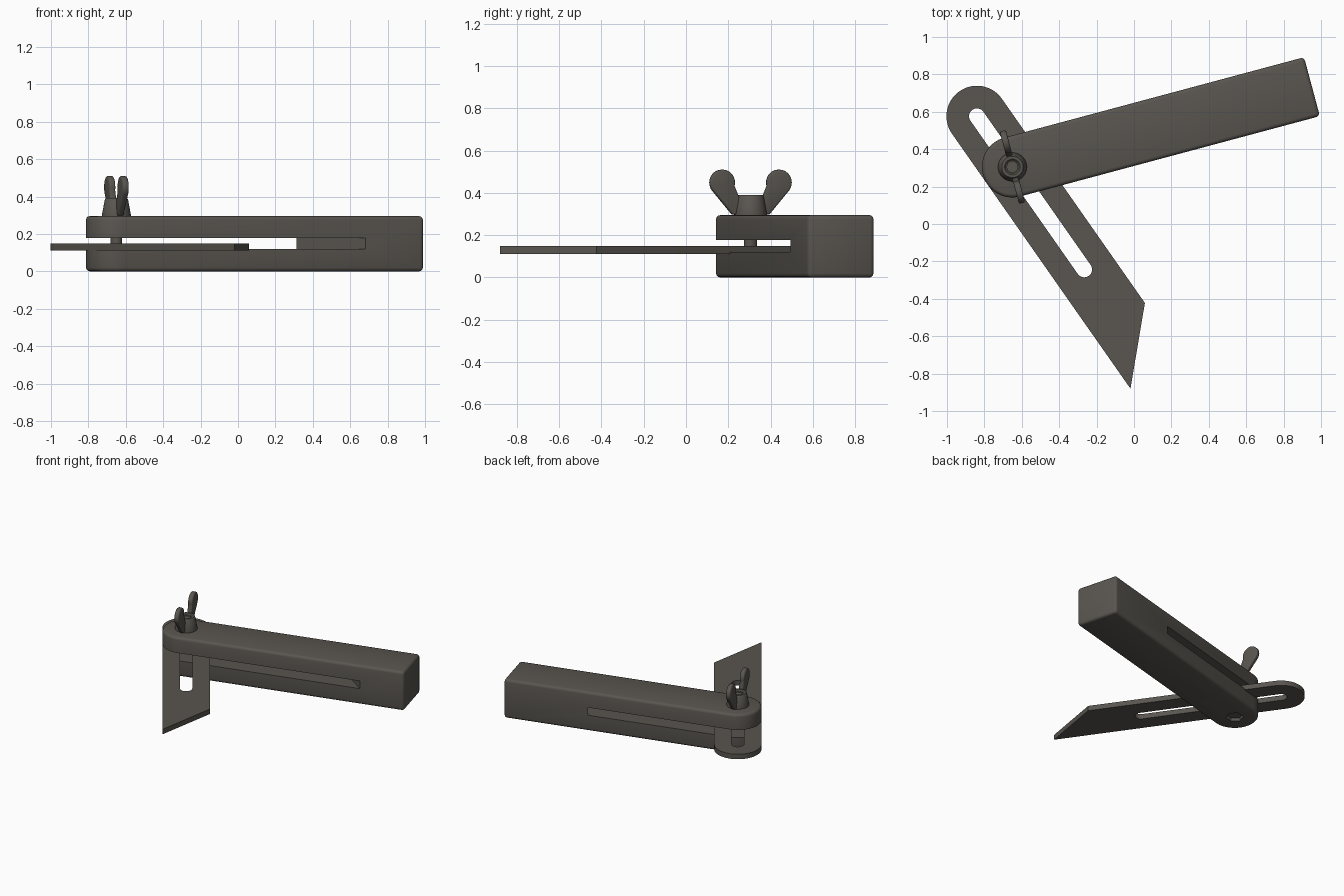
import bpy, bmesh, math
from mathutils import Matrix, Vector

if "Cube" in bpy.data.objects:
    bpy.data.objects.remove(bpy.data.objects["Cube"])

PIVOT = Vector((-0.65, 0.305, 0))
STOCK = Matrix.Translation(PIVOT) @ Matrix.Rotation(math.radians(15), 4, 'Z')
BLADE = Matrix.Translation(PIVOT) @ Matrix.Rotation(math.radians(-55), 4, 'Z')

mat = bpy.data.materials.new("dark warm grey")
mat.diffuse_color = (0.10, 0.091, 0.079, 1)
mat.use_nodes = True
mat.node_tree.nodes["Principled BSDF"].inputs["Base Color"].default_value = mat.diffuse_color


def finish(name, bm, matrix):
    bmesh.ops.recalc_face_normals(bm, faces=bm.faces)
    me = bpy.data.meshes.new(name)
    bm.to_mesh(me)
    bm.free()
    me.transform(matrix)
    me.materials.append(mat)
    ob = bpy.data.objects.new(name, me)
    bpy.context.collection.objects.link(ob)
    return ob


def prism(name, pts, z0, z1, matrix):
    """Extrude a flat outline from z0 to z1."""
    bm = bmesh.new()
    f = bm.faces.new([bm.verts.new((x, y, z0)) for x, y in pts])
    r = bmesh.ops.extrude_face_region(bm, geom=[f])
    vs = [g for g in r["geom"] if isinstance(g, bmesh.types.BMVert)]
    bmesh.ops.translate(bm, verts=vs, vec=(0, 0, z1 - z0))
    return finish(name, bm, matrix)


def lathe(name, profile, matrix, n=40):
    """Spin a closed (radius, z) profile about the z axis."""
    bm = bmesh.new()
    rings = [[bm.verts.new((r * math.cos(2 * math.pi * i / n),
                            r * math.sin(2 * math.pi * i / n), z))
              for i in range(n)] for r, z in profile]
    for k in range(len(rings)):
        a, b = rings[k], rings[(k + 1) % len(rings)]
        for i in range(n):
            j = (i + 1) % n
            bm.faces.new((a[i], a[j], b[j], b[i]))
    return finish(name, bm, matrix)


def arc(cx, cy, r, a0, a1, n):
    return [(cx + r * math.cos(math.radians(a0 + (a1 - a0) * i / n)),
             cy + r * math.sin(math.radians(a0 + (a1 - a0) * i / n))) for i in range(n + 1)]


def apply(ob, mod):
    bpy.context.view_layer.objects.active = ob
    bpy.ops.object.modifier_apply(modifier=mod.name)


def bevel(ob, width, segments=3):
    m = ob.modifiers.new("bevel", 'BEVEL')
    m.width, m.segments, m.limit_method = width, segments, 'ANGLE'
    m.angle_limit = math.radians(35)
    apply(ob, m)


def cut(ob, cutter):
    m = ob.modifiers.new("cut", 'BOOLEAN')
    m.operation, m.object, m.solver = 'DIFFERENCE', cutter, 'EXACT'
    apply(ob, m)
    bpy.data.objects.remove(cutter)


def smooth(ob):
    bpy.ops.object.select_all(action='DESELECT')
    ob.select_set(True)
    bpy.context.view_layer.objects.active = ob
    bpy.ops.object.shade_smooth_by_angle(angle=math.radians(32))


W = 0.163  # half width shared by stock and blade

# stock: bar with one round end, a slanted saw slot and a hex pocket beneath
stock = prism("stock", arc(0, 0, W, 90, 270, 32) + [(1.658, -W), (1.658, W)], 0, 0.295, STOCK)
bevel(stock, 0.02)
k = (1.336 - 1.04) / (2 * W)
cut(stock, prism("slot_cutter", [(-0.4, -0.3), (1.336 + k * (0.3 - W), -0.3),
                                 (1.04 - k * (0.3 - W), 0.3), (-0.4, 0.3)], 0.12, 0.178, STOCK))
cut(stock, prism("hex_cutter", arc(0, 0, 0.062, 0, 300, 5), -0.05, 0.05, STOCK))

# blade: round top, angled tip, long through slot
S = -0.331  # round end relative to the pivot
blade = prism("blade", arc(S, 0, W, 90, 270, 32) + [(S + 1.664, -W), (S + 1.333, W)],
              0.11, 0.148, BLADE)
cut(blade, prism("blade_slot_cutter", arc(S, 0, 0.042, 90, 270, 16)
                 + arc(S + 1.0, 0, 0.042, -90, 90, 16), 0, 0.3, BLADE))

# bolt: hex head in the pocket and a round shank
head = prism("bolt_head", arc(0, 0, 0.058, 0, 300, 5), 0.022, 0.055, STOCK)
shank = prism("bolt_shank", arc(0, 0, 0.031, 0, 348.75, 31), 0.05, 0.375, STOCK)

# wing nut: tapered hub and two mirrored wings
hub = lathe("wing_nut_hub", [(0.034, 0.293), (0.077, 0.293), (0.077, 0.305), (0.062, 0.385),
                             (0.057, 0.391), (0.042, 0.391), (0.034, 0.383)], STOCK)
wings = []
for side, label in ((1, "left"), (-1, "right")):
    # outline in (across, up), stood upright and thickened along the stock
    outline = [(0.045, 0.297), (0.09, 0.297)] + arc(0.139, 0.449, 0.061, -38, 195, 24) + [(0.058, 0.38)]
    m = STOCK @ Matrix(((0, 0, 1, 0), (side, 0, 0, 0), (0, 1, 0, 0), (0, 0, 0, 1)))
    w = prism("wing_" + label, outline, -0.017, 0.017, m)
    bm = bmesh.new()
    bm.from_mesh(w.data)
    bmesh.ops.recalc_face_normals(bm, faces=bm.faces)
    bm.to_mesh(w.data)
    bm.free()
    bevel(w, 0.009)
    wings.append(w)

for ob in [stock, blade, head, shank, hub] + wings:
    smooth(ob)
